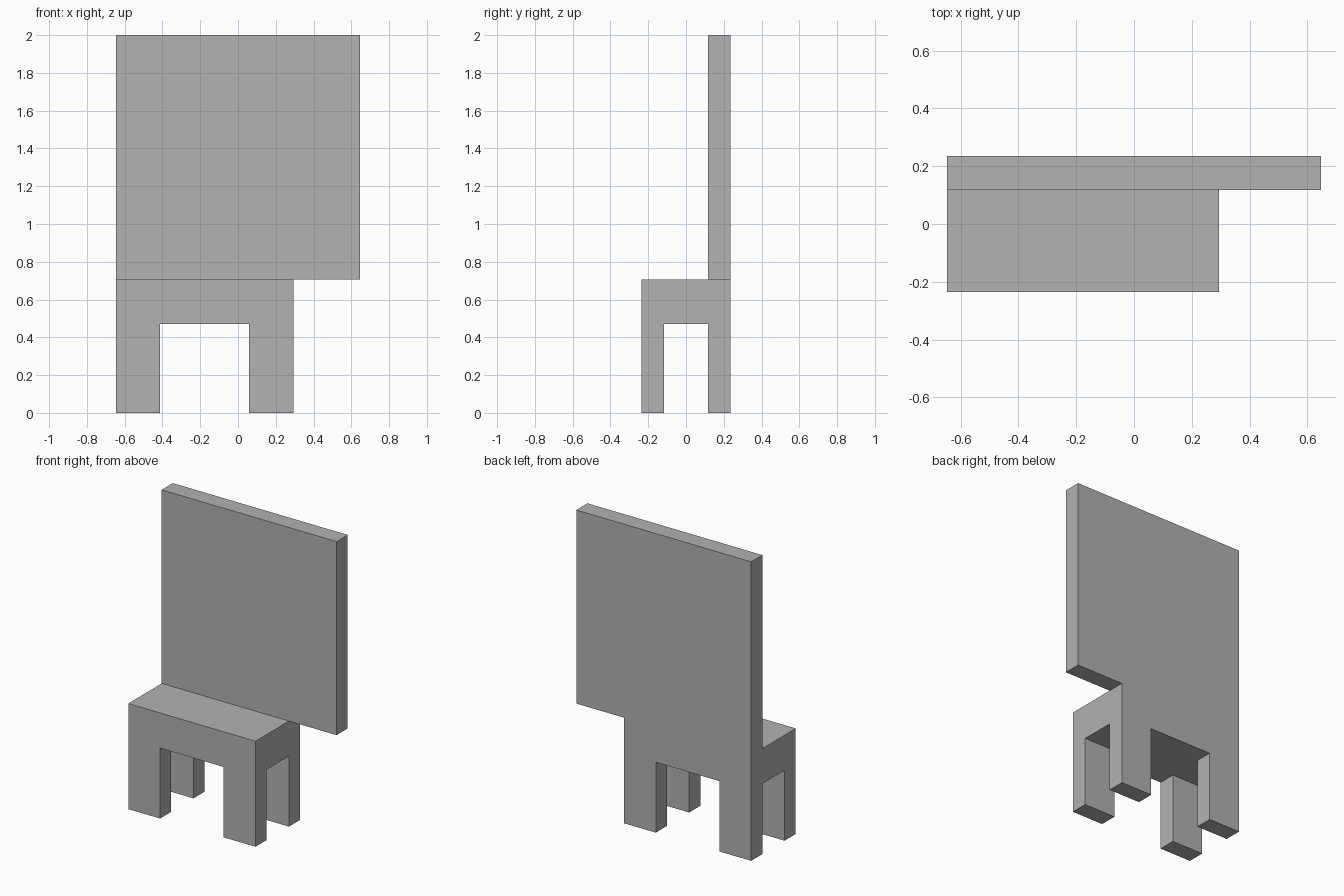
import bpy
import bmesh
from mathutils import Vector

if "Cube" in bpy.data.objects:
    bpy.data.objects.remove(bpy.data.objects["Cube"], do_unlink=True)

# The chair is laid out on a modular grid, 17 modules tall
U = 2 / 17
ORIGIN = Vector((-5.5, -2, 0))

grey = bpy.data.materials.new("plain_grey")
grey.use_nodes = True
colour = (0.445, 0.445, 0.445, 1)
grey.diffuse_color = colour
grey.node_tree.nodes["Principled BSDF"].inputs["Base Color"].default_value = colour


def box(name, corner, size):
    """Flat-sided block given by its low corner and size in modules."""
    size = Vector(size)
    centre = ORIGIN + Vector(corner) + size / 2
    bm = bmesh.new()
    bmesh.ops.create_cube(bm, size=1)
    for v in bm.verts:
        v.co = (centre + v.co * size) * U
    mesh = bpy.data.meshes.new(name)
    bm.to_mesh(mesh)
    bm.free()
    mesh.materials.append(grey)
    obj = bpy.data.objects.new(name, mesh)
    bpy.context.collection.objects.link(obj)
    return obj


# Four legs
for side, x in (("right", 0), ("left", 6)):
    for end, y in (("front", 0), ("back", 3)):
        box(f"{end}_{side}_leg", (x, y, 0), (2, 1, 4))

# Seat slab resting on the legs
box("seat", (0, 0, 4), (8, 4, 2))

# Tall backrest, overhanging the seat on the left
box("backrest", (0, 3, 6), (11, 1, 11))
